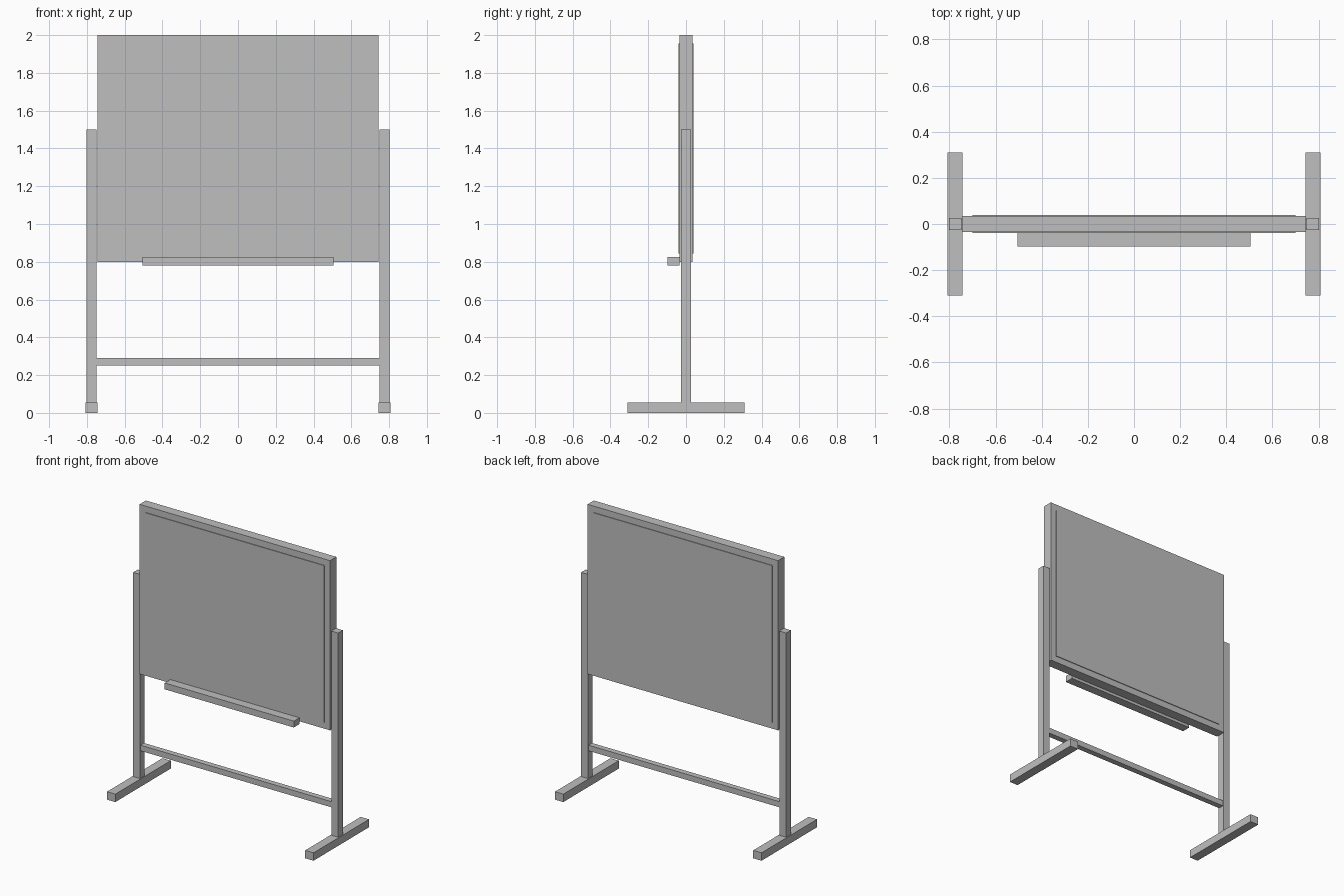
import bpy

# Remove the default cube
cube = bpy.data.objects.get("Cube")
if cube:
    bpy.data.objects.remove(cube, do_unlink=True)

# Single flat grey
grey = bpy.data.materials.new("plain_grey")
grey.use_nodes = True
colour = (0.52, 0.52, 0.52, 1.0)
grey.diffuse_color = colour
grey.node_tree.nodes["Principled BSDF"].inputs["Base Color"].default_value = colour


def box(name, x, y, z):
    """Box spanning the given (low, high) ranges on each axis."""
    spans = (x, y, z)
    bpy.ops.mesh.primitive_cube_add(size=1, location=[(a + b) / 2 for a, b in spans])
    obj = bpy.context.object
    obj.name = name
    obj.scale = [b - a for a, b in spans]
    bpy.ops.object.transform_apply(location=False, rotation=False, scale=True)
    obj.data.materials.append(grey)
    return obj


def mirrored(low, high, side):
    return tuple(sorted((low * side, high * side)))


# Feet and upright posts, one pair per side
for side, label in ((1, "left"), (-1, "right")):
    box(f"{label}_foot", mirrored(0.743, 0.808, side), (-0.31, 0.31), (0, 0.056))
    box(f"{label}_post", mirrored(0.749, 0.802, side), (-0.026, 0.026), (0.056, 1.5))

# Lower crossbar between the posts
box("crossbar", (-0.749, 0.749), (-0.02, 0.02), (0.25, 0.29))

# Board with a thin raised writing panel on each face
box("board", (-0.745, 0.745), (-0.035, 0.035), (0.8, 2.0))
box("front_panel", (-0.7, 0.7), (-0.04, -0.035), (0.845, 1.955))
box("back_panel", (-0.7, 0.7), (0.035, 0.04), (0.845, 1.955))

# Pen tray on the front
box("pen_tray", (-0.505, 0.505), (-0.098, -0.035), (0.78, 0.825))
